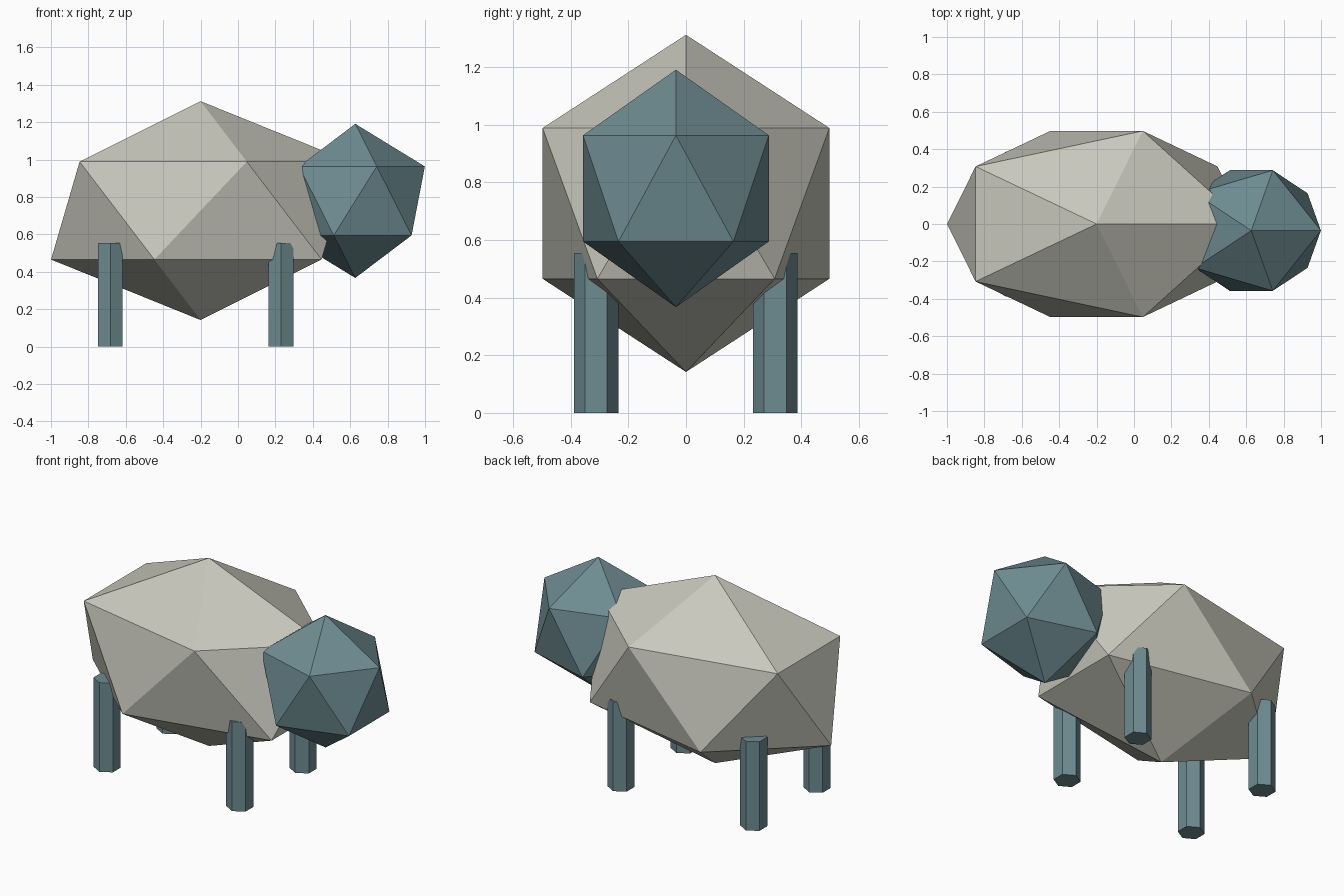
import bpy

if "Cube" in bpy.data.objects:
    bpy.data.objects.remove(bpy.data.objects["Cube"])

def material(name, rgb):
    m = bpy.data.materials.new(name)
    m.diffuse_color = (*rgb, 1)
    m.use_nodes = True
    m.node_tree.nodes["Principled BSDF"].inputs["Base Color"].default_value = m.diffuse_color
    return m

wool = material("pale_wool", (0.58, 0.58, 0.51))
skin = material("slate_teal", (0.155, 0.262, 0.285))

def finish(name, mat, scale=(1, 1, 1)):
    ob = bpy.context.object
    ob.name = name
    ob.scale = scale
    ob.data.materials.append(mat)
    return ob

# Faceted body and head: stretched icosahedra
def faceted_ball(name, centre, radii, mat):
    bpy.ops.mesh.primitive_ico_sphere_add(subdivisions=1, radius=1, location=centre)
    return finish(name, mat, radii)

faceted_ball("body", (-0.2, 0, 0.727), (0.894, 0.585, 0.585), wool)
faceted_ball("head", (0.627, -0.035, 0.779), (0.416, 0.379, 0.412), skin)

# Four six-sided legs
LEG_HEIGHT = 0.555
for end, x in (("back", -0.683), ("front", 0.231)):
    for side, y in (("right", -0.312), ("left", 0.31)):
        bpy.ops.mesh.primitive_cylinder_add(
            vertices=6, radius=0.077, depth=LEG_HEIGHT,
            location=(x, y, LEG_HEIGHT / 2))
        finish(f"{end}_{side}_leg", skin)
